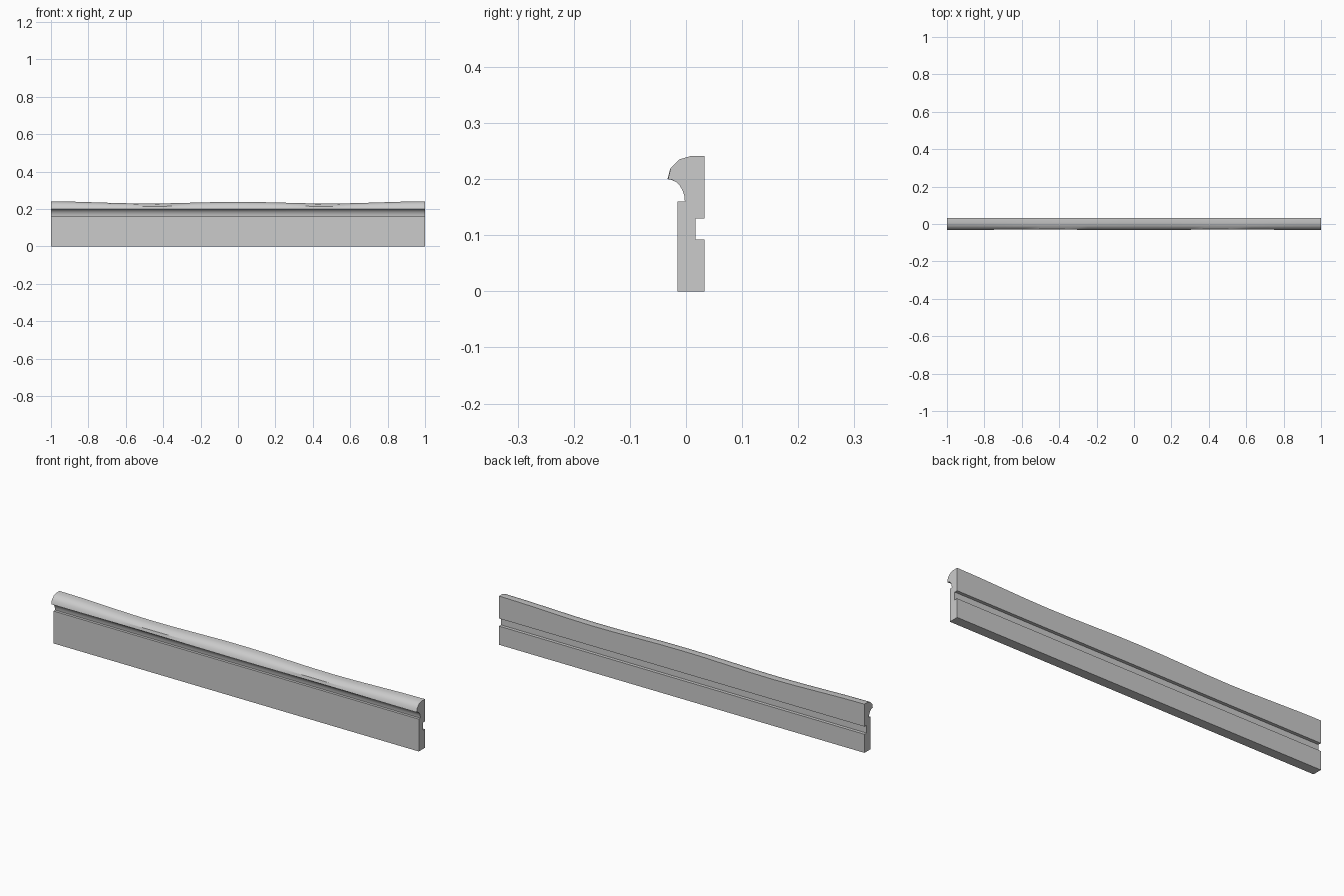
import bpy, bmesh
from math import sin, cos, pi, radians

if "Cube" in bpy.data.objects:
    bpy.data.objects.remove(bpy.data.objects["Cube"])

# Cross-section (y, z): back with groove, plain base, cove, rounded nose
back = [(0.033, 0.241), (0.033, 0.13), (0.017, 0.13), (0.017, 0.092),
        (0.033, 0.092), (0.033, 0.0), (-0.015, 0.0), (-0.015, 0.16)]
cove = [(-0.033 + 0.031 * cos(a), 0.16 + 0.04 * sin(a))
        for a in (i * pi / 12 for i in range(7))]
nose = [(-0.028, 0.22), (-0.012, 0.235), (0.008, 0.241)]
profile = back + cove + nose


def section(x):
    """Cap gently dips at x = +-0.5, as worn stone."""
    dip = (1 - cos(2 * pi * x)) / 2
    pts = []
    for y, z in profile:
        if z > 0.2001:
            z -= (0.010 * dip + 0.003 * (1 - abs(x))) * (z - 0.2) / 0.041
        if y < -0.016:
            y += (0.003 * dip + 0.001 * abs(x)) * (-y - 0.016) / 0.017
        pts.append((x, y, z))
    return pts


# Sweep the section along x and cap both ends
bm = bmesh.new()
N = 16
rings = [[bm.verts.new(p) for p in section(-1 + 2 * i / N)] for i in range(N + 1)]
n = len(profile)
for a, b in zip(rings, rings[1:]):
    for j in range(n):
        k = (j + 1) % n
        bm.faces.new((a[j], a[k], b[k], b[j]))
bm.faces.new(rings[0])
bm.faces.new(rings[-1][::-1])
bmesh.ops.recalc_face_normals(bm, faces=bm.faces)
mesh = bpy.data.meshes.new("moulding_trim")
bm.to_mesh(mesh)
bm.free()

trim = bpy.data.objects.new("moulding_trim", mesh)
bpy.context.collection.objects.link(trim)
bpy.context.view_layer.objects.active = trim
trim.select_set(True)
bpy.ops.object.shade_smooth_by_angle(angle=radians(35))
